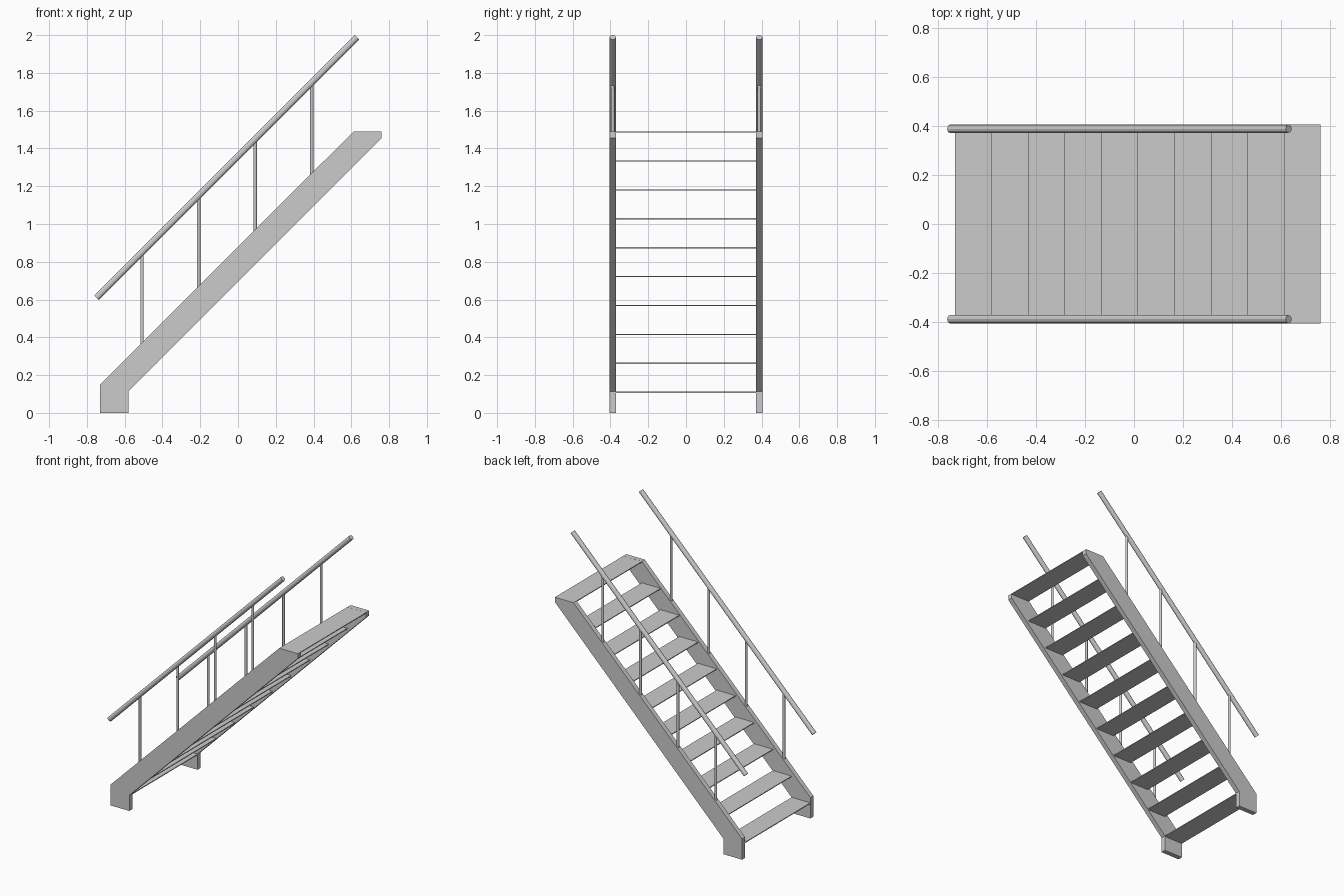
import bpy, bmesh
from mathutils import Vector

if "Cube" in bpy.data.objects:
    bpy.data.objects.remove(bpy.data.objects["Cube"])

SIDE_Y = 0.388  # centre line of stringers and rails


def finish(name, bm):
    bmesh.ops.recalc_face_normals(bm, faces=bm.faces)
    mesh = bpy.data.meshes.new(name)
    bm.to_mesh(mesh)
    bm.free()
    ob = bpy.data.objects.new(name, mesh)
    bpy.context.collection.objects.link(ob)
    return ob


def prism(name, profile, y0, y1):
    """Extrude an (x, z) outline from y0 to y1."""
    bm = bmesh.new()
    face = bm.faces.new([bm.verts.new((x, y0, z)) for x, z in profile])
    ext = bmesh.ops.extrude_face_region(bm, geom=[face])
    moved = [g for g in ext["geom"] if isinstance(g, bmesh.types.BMVert)]
    bmesh.ops.translate(bm, verts=moved, vec=(0, y1 - y0, 0))
    return finish(name, bm)


def rod(name, a, b, radius, sides):
    """Flat-sided cylinder between two points."""
    a, b = Vector(a), Vector(b)
    bm = bmesh.new()
    bmesh.ops.create_cone(bm, cap_ends=True, segments=sides, radius1=radius,
                          radius2=radius, depth=(b - a).length)
    ob = finish(name, bm)
    ob.location = (a + b) / 2
    ob.rotation_euler = (b - a).to_track_quat('Z', 'Y').to_euler()
    return ob


stringer = [(-0.73, 0), (-0.581, 0), (-0.581, 0.112), (0.76, 1.455),
            (0.76, 1.49), (0.612, 1.49), (-0.73, 0.15)]

for side, s in (("left", 1), ("right", -1)):
    y = s * SIDE_Y
    # sloping side beam with foot
    prism(f"stringer_{side}", stringer, y - 0.0175, y + 0.0175)
    # handrail
    rod(f"handrail_{side}", (-0.749, y, 0.609), (0.63, y, 1.988), 0.017, 12)
    # balusters from stringer to rail
    for i in range(4):
        x = -0.508 + 0.2993 * i
        rod(f"baluster_{side}_{i + 1}", (x, y, x + 0.865), (x, y, x + 1.355), 0.009, 12)

# thin treads between the stringers
for i in range(10):
    x, z = -0.73 + 0.149 * i, 0.1095 + 0.153 * i
    prism(f"tread_{i + 1}", [(x, z - 0.003), (x + 0.149, z - 0.003),
                             (x + 0.149, z + 0.003), (x, z + 0.003)], -0.372, 0.372)
